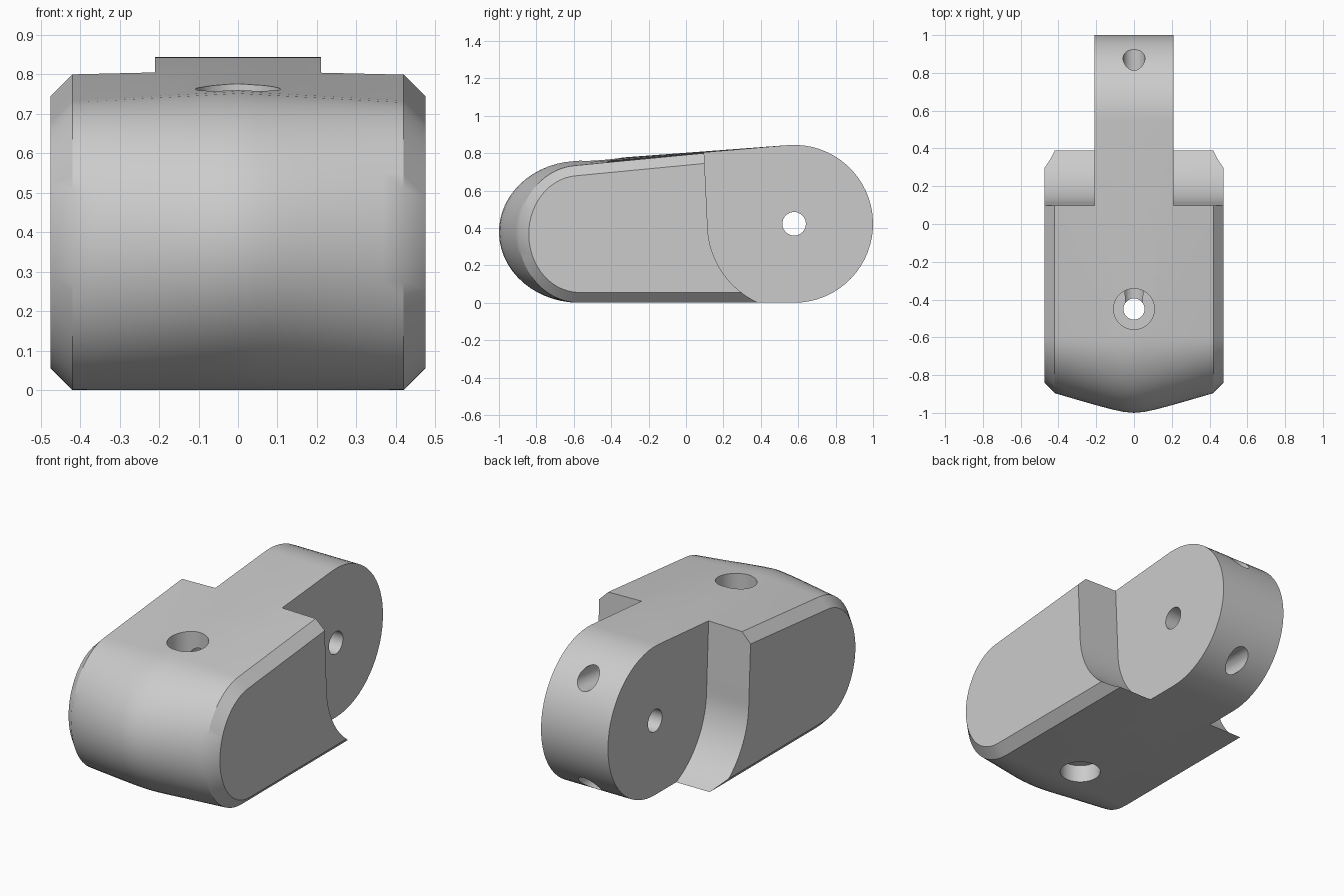
import bpy
import bmesh
from math import sin, cos, radians, sqrt
from mathutils import Vector

if "Cube" in bpy.data.objects:
    bpy.data.objects.remove(bpy.data.objects["Cube"])

grey = bpy.data.materials.new("plain grey")
grey.use_nodes = True
grey.diffuse_color = (0.6, 0.6, 0.6, 1)
grey.node_tree.nodes["Principled BSDF"].inputs["Base Color"].default_value = (0.6, 0.6, 0.6, 1)

HALF, CHAMFER, TANG = 0.475, 0.055, 0.21
PIN_Y, PIN_R = 0.578, 0.422      # centre and radius of the rounded hinge end
NOSE_Y, HOLE_Y = -0.57, -0.45


def arc(cy, cz, ry, rz, start, end, steps):
    angles = [radians(start + (end - start) * i / steps) for i in range(steps + 1)]
    return [(cy + ry * cos(a), cz + rz * sin(a)) for a in angles]


def loft(name, sections):
    """Skin a list of (x, [(y, z), ...]) outlines and cap both ends."""
    bm = bmesh.new()
    rings = [[bm.verts.new((x, y, z)) for y, z in pts] for x, pts in sections]
    for a, b in zip(rings, rings[1:]):
        for i in range(len(a)):
            j = (i + 1) % len(a)
            bm.faces.new((a[i], a[j], b[j], b[i]))
    bm.faces.new(rings[0])
    bm.faces.new(rings[-1])
    bmesh.ops.recalc_face_normals(bm, faces=bm.faces)
    mesh = bpy.data.meshes.new(name)
    bm.to_mesh(mesh)
    bm.free()
    mesh.materials.append(grey)
    obj = bpy.data.objects.new(name, mesh)
    bpy.context.collection.objects.link(obj)
    return obj


def rod(name, start, end, radius):
    start, end = Vector(start), Vector(end)
    axis = end - start
    bpy.ops.mesh.primitive_cylinder_add(
        vertices=32, radius=radius, depth=axis.length, location=(start + end) / 2,
        rotation=axis.to_track_quat('Z', 'Y').to_euler())
    obj = bpy.context.object
    obj.name = name
    obj.data.materials.append(grey)
    return obj


def outline(x):
    """Side outline at x: elliptical nose joined to the round hinge end."""
    inner = min(abs(x), HALF - CHAMFER)
    inset = abs(x) - inner
    ry = 0.43 - 0.3 * (sqrt(inner ** 2 + 0.08 ** 2) - 0.08) - inset
    rz = 0.379 - 0.028 * inner
    nose = arc(NOSE_Y, rz, ry, rz - inset, 94, 270, 28)
    tail = arc(PIN_Y, PIN_R, PIN_R - inset, PIN_R - inset, -90, 94, 32)
    return nose + tail


# Solid link with a pointed nose and chamfered sides
edge = HALF - CHAMFER
stations = [-HALF] + [edge * i / 8 for i in range(-8, 9)] + [HALF]
body = loft("hinge_link", [(x, outline(x)) for x in stations])

# Cheek cuts that leave the central tang and its curved shoulders
shoulder = [(0.09, 0.95)] + arc(PIN_Y, PIN_R, 0.463, 0.463, 180, 258, 20)
shoulder += [(1.2, shoulder[-1][1]), (1.2, 0.95)]
cutters = [loft("cheek_cutter", [(s * TANG, shoulder), (s * 0.6, shoulder)]) for s in (-1, 1)]

# Hinge pin hole and vertical hole through the nose
cutters.append(rod("pin_cutter", (-0.6, PIN_Y, PIN_R), (0.6, PIN_Y, PIN_R), 0.063))
cutters.append(rod("cord_cutter", (0, HOLE_Y, -0.1), (0, HOLE_Y, 0.9), 0.056))

# Counterbores, and cord tunnels running back to the hinge end
for floor, outer, front, back in ((0.66, 0.9, 0.62, 0.735), (0.1, -0.1, 0.14, 0.11)):
    cutters.append(rod("counterbore_cutter", (0, HOLE_Y, floor), (0, HOLE_Y, outer), 0.108))
    cutters.append(rod("tunnel_cutter", (0, HOLE_Y, front), (0, 1.1, back), 0.058))

bpy.context.view_layer.objects.active = body
for cutter in cutters:
    mod = body.modifiers.new("cut", 'BOOLEAN')
    mod.operation = 'DIFFERENCE'
    mod.solver = 'EXACT'
    mod.object = cutter
    bpy.ops.object.modifier_apply(modifier=mod.name)
    bpy.data.objects.remove(cutter)

bpy.ops.object.select_all(action='DESELECT')
body.select_set(True)
bpy.ops.object.shade_smooth_by_angle(angle=radians(30))
